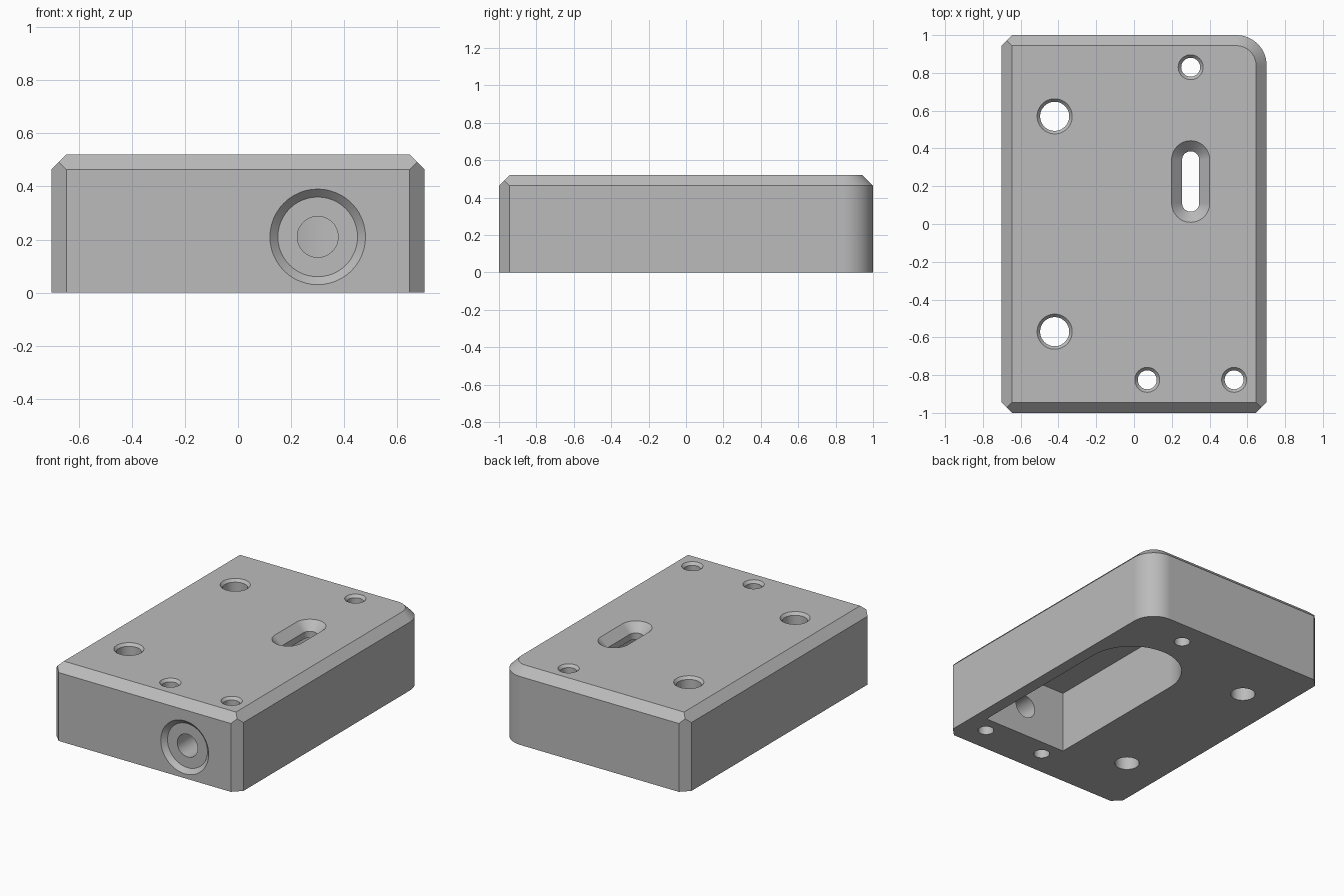
import bpy, bmesh
from math import pi, cos, sin
from mathutils import Vector, Matrix

HX, HY, H, CH = 0.702, 1.0, 0.52, 0.056   # half width, half length, height, chamfer

old = bpy.data.objects.get("Cube")
if old:
    bpy.data.objects.remove(old)

grey = bpy.data.materials.new("machined_grey")
grey.use_nodes = True
colour = (0.5, 0.5, 0.5, 1)
grey.diffuse_color = colour
grey.node_tree.nodes["Principled BSDF"].inputs["Base Color"].default_value = colour


def arc(cx, cy, r, start, end, n):
    return [(cx + r * cos(start + (end - start) * i / n),
             cy + r * sin(start + (end - start) * i / n)) for i in range(n + 1)]


def loft(name, rings, cuts=(), matrix=Matrix()):
    """Solid through rings of (z, outline), trimmed by planes (point, normal)."""
    bm = bmesh.new()
    loops = [[bm.verts.new((x, y, z)) for x, y in pts] for z, pts in rings]
    for a, b in zip(loops, loops[1:]):
        for i in range(len(a)):
            j = (i + 1) % len(a)
            bm.faces.new((a[i], a[j], b[j], b[i]))
    bm.faces.new(loops[0][::-1])
    bm.faces.new(loops[-1])
    for point, normal in cuts:
        cut = bmesh.ops.bisect_plane(bm, geom=bm.verts[:] + bm.edges[:] + bm.faces[:],
                                     plane_co=point, plane_no=normal, clear_outer=True)
        edges = [e for e in cut["geom_cut"] if isinstance(e, bmesh.types.BMEdge)]
        bmesh.ops.holes_fill(bm, edges=edges)
    bm.transform(matrix)
    bmesh.ops.recalc_face_normals(bm, faces=bm.faces)
    mesh = bpy.data.meshes.new(name)
    bm.to_mesh(mesh)
    bm.free()
    mesh.materials.append(grey)
    obj = bpy.data.objects.new(name, mesh)
    bpy.context.collection.objects.link(obj)
    return obj


def slot(r, half=0.0):
    """Outline of a slot along y; a circle when half is 0."""
    n = 24
    if half == 0:
        return arc(0, 0, r, 0, 2 * pi, 2 * n)[:-1]
    return arc(0, half, r, 0, pi, n) + arc(0, -half, r, pi, 2 * pi, n)


def block_outline(inset):
    """Rectangle with one rounded corner, moved inwards by inset."""
    x, y, r = HX - inset, HY - inset, 0.16
    return [(-x, y), (-x, -y), (x, -y)] + arc(HX - r, HY - r, r - inset, 0, pi / 2, 20)


# Block with chamfered top; three upright corners trimmed flat
corner_cuts = [(Vector((sx * (HX - CH / 2), sy * (HY - CH / 2), 0)), Vector((sx, sy, 0)))
               for sx, sy in ((-1, -1), (1, -1), (-1, 1))]
block = loft("block", [(0, block_outline(0)), (H - CH, block_outline(0)),
                       (H, block_outline(CH))], corner_cuts)

cutters = []


def top_opening(name, x, y, r, lip, depth, bottom, half=0.0):
    """Upright opening with a countersunk lip at the top face."""
    over = 0.02
    rings = [(bottom, slot(r, half)), (H - depth, slot(r, half)),
             (H + over, slot(r + lip * (depth + over) / depth, half))]
    cutters.append(loft(name, rings, matrix=Matrix.Translation((x, y, 0))))


# Underside pocket: square at the front, round at the back
PX, PR, PY = 0.305, 0.315, 0.34
pocket = [(PX - PR, -0.71), (PX + PR, -0.71)] + arc(PX, PY, PR, 0, pi, 40)
cutters.append(loft("pocket_cutter", [(-0.1, pocket), (0.42, pocket)]))

# Mounting holes and window slot
for y in (-0.57, 0.57):
    top_opening("large_hole_cutter", -0.42, y, 0.077, 0.016, 0.018, -0.1)
for x, y in ((0.30, 0.83), (0.07, -0.825), (0.53, -0.825)):
    top_opening("small_hole_cutter", x, y, 0.05, 0.016, 0.018, -0.1)
top_opening("slot_cutter", 0.30, 0.225, 0.045, 0.056, 0.056, 0.3, 0.115)

# Front port: bevelled recess with a bore into the pocket
port = [(0.6, slot(0.077)), (0.97, slot(0.077)), (0.97, slot(0.15)), (1.02, slot(0.20))]
cutters.append(loft("port_cutter", port,
                    matrix=Matrix.Translation((0.30, 0, 0.21)) @ Matrix.Rotation(pi / 2, 4, 'X')))

# Cut every opening, then discard the cutters
bpy.ops.object.select_all(action='DESELECT')
block.select_set(True)
bpy.context.view_layer.objects.active = block
for cutter in cutters:
    cutter.hide_render = True
    mod = block.modifiers.new("cut", 'BOOLEAN')
    mod.operation, mod.solver, mod.object = 'DIFFERENCE', 'EXACT', cutter
    bpy.ops.object.modifier_apply(modifier=mod.name)
    bpy.data.objects.remove(cutter)

# Smooth curves, crisp edges, flat broad faces
bpy.ops.object.shade_smooth_by_angle(angle=pi / 6)
weighted = block.modifiers.new("flat_faces", 'WEIGHTED_NORMAL')
weighted.keep_sharp = True
